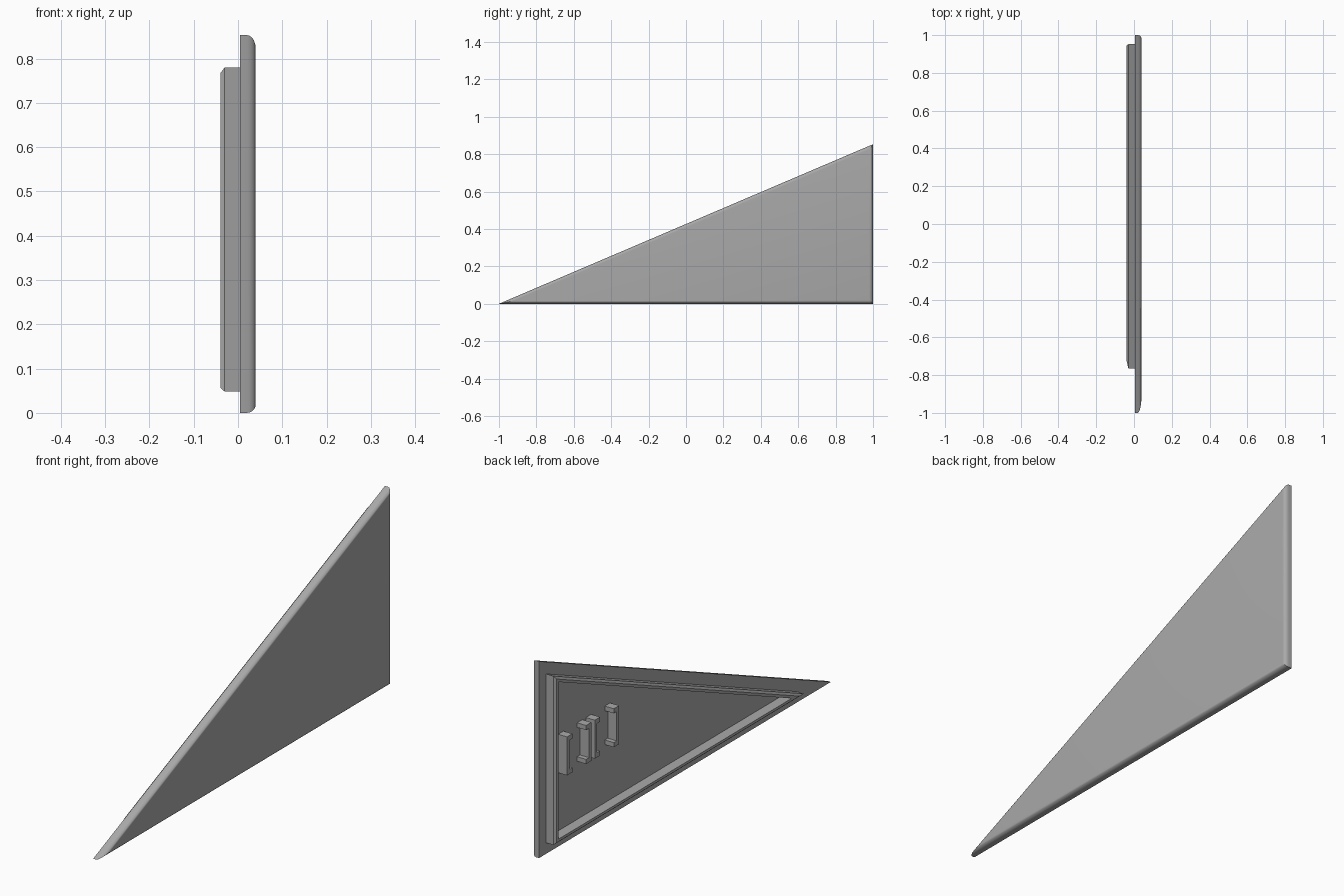
import bpy, bmesh, math

cube = bpy.data.objects.get("Cube")
if cube:
    bpy.data.objects.remove(cube, do_unlink=True)

grey = bpy.data.materials.new("light grey")
grey.use_nodes = True
colour = (0.4, 0.4, 0.4, 1)
grey.diffuse_color = colour
grey.node_tree.nodes["Principled BSDF"].inputs["Base Color"].default_value = colour

HEIGHT = 0.853
SLOPE = HEIGHT / 2
FACE = 0.005       # x of the plate's inner face
DEPTH = -0.04      # x of the rim's top


def triangle(inset):
    """Corners (y, z) of the panel outline moved inwards by inset."""
    slant = inset * math.sqrt(1 + SLOPE ** 2)
    back = 1 - inset
    return [((inset + slant) / SLOPE - 1, inset),
            (back, inset),
            (back, SLOPE * (back + 1) - slant)]


def loft(name, rings, closed=False):
    """Skin a list of rings, each a pair of x and (y, z) points."""
    bm = bmesh.new()
    loops = [[bm.verts.new((x, y, z)) for y, z in pts] for x, pts in rings]
    pairs = list(zip(loops, loops[1:]))
    if closed:
        pairs.append((loops[-1], loops[0]))
    else:
        bm.faces.new(loops[0])
        bm.faces.new(loops[-1])
    for a, b in pairs:
        n = len(a)
        for i in range(n):
            j = (i + 1) % n
            bm.faces.new((a[i], a[j], b[j], b[i]))
    bmesh.ops.recalc_face_normals(bm, faces=bm.faces)
    mesh = bpy.data.meshes.new(name)
    bm.to_mesh(mesh)
    bm.free()
    mesh.materials.append(grey)
    obj = bpy.data.objects.new(name, mesh)
    bpy.context.collection.objects.link(obj)
    return obj


# Triangular plate with rounded outer edges
RADIUS = 0.02
STEPS = 5
rings = [(FACE, triangle(0))]
for i in range(STEPS + 1):
    a = math.pi / 2 * i / STEPS
    rings.append((0.04 - RADIUS + RADIUS * math.sin(a),
                  triangle(RADIUS * (1 - math.cos(a)))))
plate = loft("plate", rings)
bpy.ops.object.select_all(action='DESELECT')
plate.select_set(True)
bpy.context.view_layer.objects.active = plate
bpy.ops.object.shade_smooth_by_angle(angle=math.radians(30))

# Raised rim with a chamfered outer edge
section = [(FACE + 0.002, 0.048), (DEPTH + 0.01, 0.048), (DEPTH, 0.057),
           (DEPTH, 0.068), (FACE + 0.002, 0.068)]
loft("rim", [(x, triangle(d)) for x, d in section], closed=True)

# Two pairs of facing channel-shaped clip jaws
LOW, HIGH = 0.32, 0.487
STEM, REACH, LIP = 0.016, 0.036, 0.02
for name, centre in (("back_clip", 0.786), ("front_clip", 0.596)):
    for side in (-1, 1):
        outer = centre + side * 0.083
        stem = outer - side * STEM
        tip = outer - side * REACH
        profile = [(outer, LOW), (tip, LOW), (tip, LOW + LIP),
                   (stem, LOW + LIP), (stem, HIGH - LIP),
                   (tip, HIGH - LIP), (tip, HIGH), (outer, HIGH)]
        jaw = "back_jaw" if side > 0 else "front_jaw"
        loft(f"{name}_{jaw}", [(FACE + 0.002, profile), (DEPTH + 0.002, profile)])
